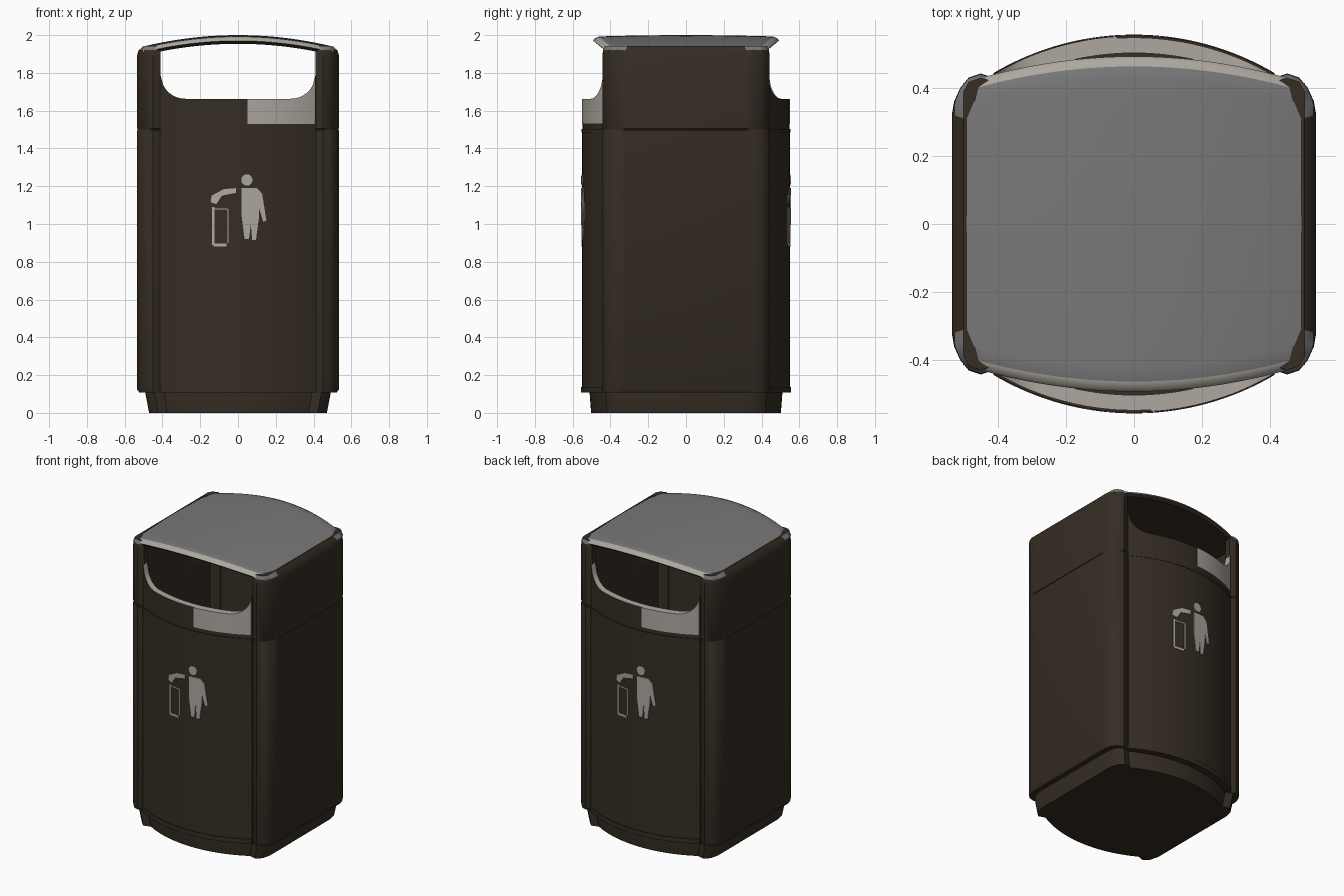
import bpy, bmesh, math

cube = bpy.data.objects.get("Cube")
if cube:
    bpy.data.objects.remove(cube, do_unlink=True)


def material(name, rgb):
    m = bpy.data.materials.new(name)
    m.use_nodes = True
    m.diffuse_color = (*rgb, 1)
    m.node_tree.nodes["Principled BSDF"].inputs["Base Color"].default_value = (*rgb, 1)
    return m


BROWN = material("dark_brown", (0.035, 0.026, 0.017))
GREY = material("roof_grey", (0.19, 0.19, 0.19))
LIGHT = material("light_grey", (0.42, 0.39, 0.35))
MATS = [BROWN, GREY, LIGHT]


def loft(name, rings, strip=None, turn=1, caps=0, rule=None):
    """Join closed rings into a capped solid; strip gives a material per ring edge.
    turn = -1 spins the part half way round the vertical axis."""
    bm = bmesh.new()
    rows = [[bm.verts.new((x * turn, y * turn, z)) for x, y, z in r] for r in rings]
    n = len(rows[0])
    for a, b in zip(rows, rows[1:]):
        for k in range(n):
            f = bm.faces.new((a[k], a[(k + 1) % n], b[(k + 1) % n], b[k]))
            f.material_index = strip[k] if strip else caps
    for r in (rows[0], rows[-1]):
        bm.faces.new(r).material_index = caps
    bmesh.ops.recalc_face_normals(bm, faces=bm.faces)
    bm.normal_update()
    if rule:
        for f in bm.faces:
            f.material_index = rule(f)
    me = bpy.data.meshes.new(name)
    bm.to_mesh(me)
    bm.free()
    ob = bpy.data.objects.new(name, me)
    bpy.context.collection.objects.link(ob)
    for m in MATS:
        me.materials.append(m)
    bpy.ops.object.select_all(action='DESELECT')
    ob.select_set(True)
    bpy.context.view_layer.objects.active = ob
    bpy.ops.object.shade_smooth_by_angle(angle=math.radians(35))
    return ob


def span(a, b, n):
    return [a + (b - a) * i / n for i in range(n + 1)]


def bulge(x):
    """Depth of the bowed front and back panels."""
    return math.sqrt(0.81 ** 2 - x * x) - 0.26


def rim(x):
    """Height of the lower edge of the opening, sweeping up at both ends."""
    t = max(0, abs(x) - 0.28) / 0.13
    return 1.663 + 0.13 * (1 - math.sqrt(max(0, 1 - t * t)))


def bowed(name, xs, low, high, out, thick, strip, turn, caps=0):
    """Slab that follows the bowed panel."""
    rings = []
    for x in xs:
        yo, yi = -bulge(x) - out, -bulge(x) - out + thick
        rings.append([(x, yo, low), (x, yo, high(x)), (x, yi, high(x)), (x, yi, low)])
    loft(name, rings, strip, turn, caps)


def plate(name, outline, turn):
    """Thin painted shape lying on the bowed panel."""
    loft(name, [[(x, -bulge(x) - d, z) for x, z in outline] for d in (0.005, -0.002)],
         turn=turn, caps=2)


# Plinth
half = [(x, bulge(x) - 0.04) for x in span(0, 0.39, 8)]
half += [(0.44, 0.425), (0.475, 0.39), (0.49, 0.33)]
right = half[1:] + [(x, -y) for x, y in reversed(half)]
outline = right + [(-x, -y) for x, y in right[:-1]]
outline = half[:1] + right + [(-x, y) for x, y in reversed(right[:-1])]
loft("plinth", [[(x * s, y * t, z) for x, y in outline]
                for s, t, z in ((0.96, 0.985, 0), (1, 1, 0.1), (1, 1, 0.125))])

# Side walls wrapping round the corners, with a seam and a rounded top
outer = [(0.41, 0.428), (0.45, 0.442), (0.485, 0.43), (0.51, 0.40), (0.528, 0.36), (0.535, 0.32)]
inner = [(0.49, 0.32), (0.47, 0.37), (0.41, 0.39)]
side = outer + [(x, -y) for x, y in reversed(outer)]
side += [(x, -y) for x, y in reversed(inner)] + inner
levels = [(0.108, 0.522, 0.985), (0.125, 0.535, 1), (1.494, 0.535, 1), (1.497, 0.531, 0.993),
          (1.503, 0.531, 0.993), (1.506, 0.535, 1), (1.89, 0.535, 1), (1.92, 0.526, 0.995),
          (1.942, 0.5, 0.97)]


def wall_colour(f):
    c = f.calc_center_median()
    return 1 if c.z > 1.89 and abs(c.y) > 0.33 and f.normal.z > 0.3 else 0


for name, turn in (("left_wall", 1), ("right_wall", -1)):
    rings = [[(min(x, cap), y * s, z) for x, y in side] for z, cap, s in levels]
    loft(name, rings, turn=turn, rule=wall_colour)

# Front and back: door, hopper panel, label and pictogram
panel_x = span(-0.412, 0.412, 48)
for end, turn in (("front", 1), ("back", -1)):
    bowed(end + "_door", panel_x, 0.12, lambda x: 1.495, 0, 0.04, None, turn)
    bowed(end + "_door_sill", panel_x, 0.108, lambda x: 0.138, 0.006, 0.045, None, turn)
    bowed(end + "_door_top_trim", panel_x, 1.485, lambda x: 1.503, 0.003, 0.04, None, turn)
    bowed(end + "_hopper_panel", panel_x, 1.5, rim, -0.003, 0.045, [0, 2, 0, 0], turn)
    bowed(end + "_label", span(0.05, 0.408, 24), 1.53, rim, 0.002, 0.007, None, turn, 2)

    # Person dropping litter into a basket
    head = [(0.047 + 0.03 * math.cos(a), 1.233 + 0.03 * math.sin(a))
            for a in span(0, math.tau, 16)[:-1]]
    plate(end + "_pictogram_head", head, turn)
    plate(end + "_pictogram_body",
          [(0.018, 1.19), (0.1, 1.19), (0.128, 1.16), (0.15, 1.02), (0.135, 1.01),
           (0.112, 1.08), (0.112, 1.04), (0.095, 0.915), (0.075, 0.915), (0.068, 1.0),
           (0.058, 0.92), (0.035, 0.92), (0.018, 1.05)], turn)
    plate(end + "_pictogram_arm",
          [(-0.01, 1.19), (-0.075, 1.185), (-0.14, 1.15), (-0.145, 1.115),
           (-0.115, 1.105), (-0.085, 1.15), (-0.01, 1.165)], turn)
    bars = {"left": (-0.137, -0.125, 0.89, 1.09), "right": (-0.056, -0.05, 0.9, 1.08),
            "bottom": (-0.13, -0.06, 0.882, 0.897), "top": (-0.125, -0.056, 1.076, 1.083)}
    for part, (x0, x1, z0, z1) in bars.items():
        plate(f"{end}_pictogram_basket_{part}", [(x0, z0), (x1, z0), (x1, z1), (x0, z1)], turn)

# Arched roof with pale lips over both openings
section = [(-1, -0.03), (-0.985, -0.018), (-0.94, -0.008)]
section += [(v, -0.008 * v * v) for v in span(-0.85, 0.85, 8)]
section += [(-v, d) for v, d in reversed(section[:3])]
section += [(0.96, -0.046), (-0.96, -0.046)]
lips = [2, 2] + [1] * 10 + [2, 2] + [0, 0, 0]
rings = []
for x in span(-0.502, 0.502, 32):
    edge = 0.492 - 0.055 * (x / 0.42) ** 2
    top = 2 - 0.06 * (x / 0.5) ** 2
    rings.append([(x, v * edge, top + d) for v, d in section])
loft("roof", rings, lips, caps=0)
